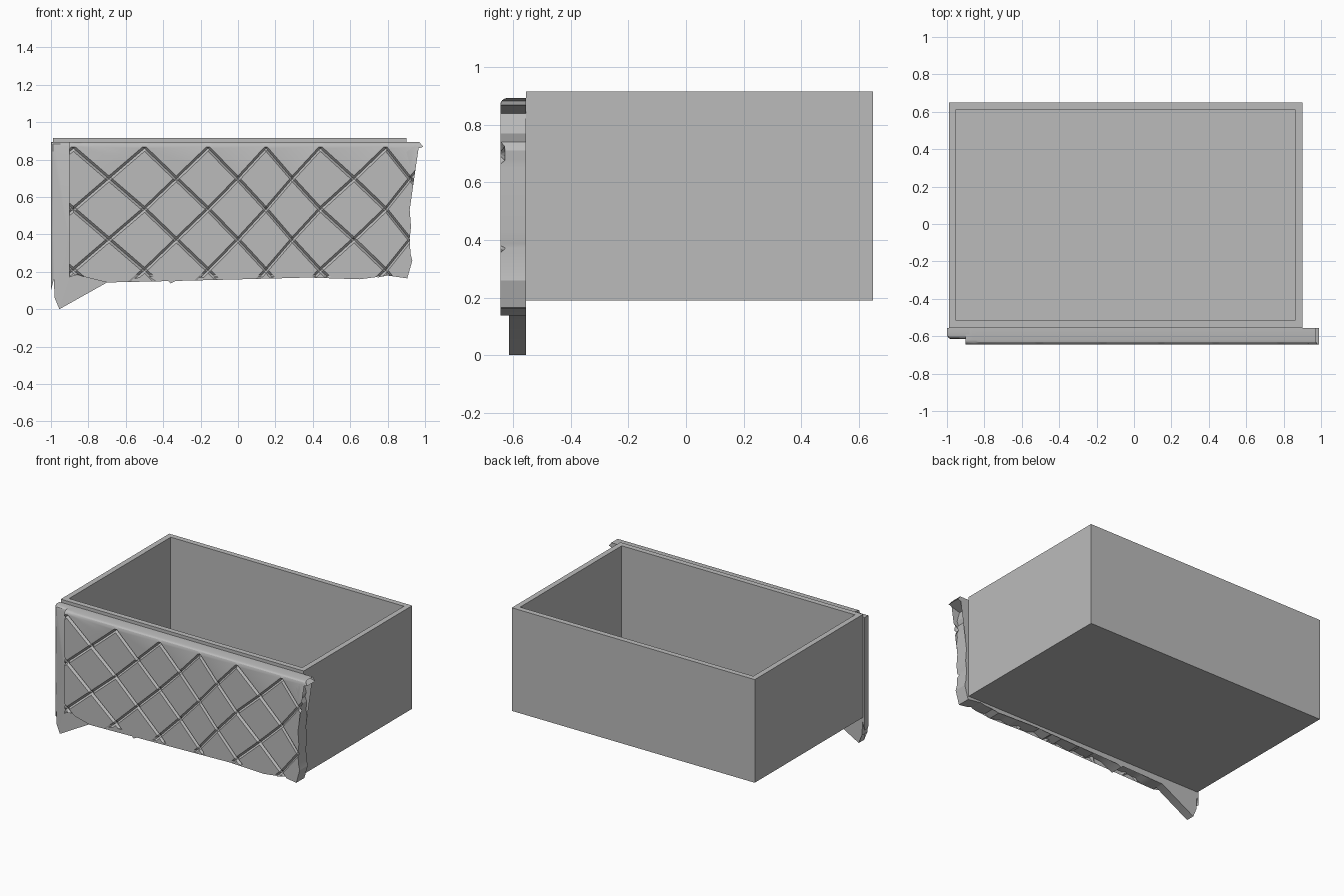
import bpy, bmesh, math
from mathutils import Vector

cube = bpy.data.objects.get("Cube")
if cube:
    bpy.data.objects.remove(cube, do_unlink=True)

grey = bpy.data.materials.new("plain_grey")
grey.use_nodes = True
tone = (0.5, 0.5, 0.5, 1)
grey.diffuse_color = tone
grey.node_tree.nodes["Principled BSDF"].inputs["Base Color"].default_value = tone

BACK = -0.555          # plane where the drawer front meets the box
TOP = 0.893
ROUND = 0.025          # rounding of the front edges


def finish(name, bm, smooth=False):
    bmesh.ops.recalc_face_normals(bm, faces=bm.faces[:])
    mesh = bpy.data.meshes.new(name)
    bm.to_mesh(mesh)
    bm.free()
    mesh.materials.append(grey)
    ob = bpy.data.objects.new(name, mesh)
    bpy.context.collection.objects.link(ob)
    if smooth:
        bpy.ops.object.select_all(action='DESELECT')
        ob.select_set(True)
        bpy.context.view_layer.objects.active = ob
        bpy.ops.object.shade_smooth_by_angle(angle=math.radians(25))
    return ob


def cut(bm, point, normal):
    geom = bm.verts[:] + bm.edges[:] + bm.faces[:]
    bmesh.ops.bisect_plane(bm, geom=geom, dist=1e-5, plane_co=point, plane_no=normal)


def sheet(outline):
    """Flat triangulated polygon in the xz plane."""
    bm = bmesh.new()
    bm.faces.new([bm.verts.new((x, 0, z)) for x, z in outline])
    bmesh.ops.triangulate(bm, faces=bm.faces[:])
    return bm


def thicken(bm, front):
    """Close the sheet into a slab and return its front vertices."""
    face_verts = bm.verts[:]
    for v in face_verts:
        v.co.y = front
    new = bmesh.ops.extrude_face_region(bm, geom=bm.faces[:], use_keep_orig=True)
    for v in new["geom"]:
        if isinstance(v, bmesh.types.BMVert):
            v.co.y = BACK
    return face_verts


def roundover(distance):
    """Setback of a rounded edge at a distance from the rim."""
    d = min(max(ROUND - distance, 0), ROUND)
    return ROUND - math.sqrt(ROUND * ROUND - d * d)


# Open drawer box
bm = bmesh.new()
bmesh.ops.create_cube(bm, size=1)
for v in bm.verts:
    v.co = Vector((-0.045 + v.co.x * 1.89, 0.0475 + v.co.y * 1.205, 0.5525 + v.co.z * 0.725))
rim = max(bm.faces, key=lambda f: f.calc_center_median().z)
bmesh.ops.inset_region(bm, faces=[rim], thickness=0.054)
well = bmesh.ops.extrude_discrete_faces(bm, faces=[rim])["faces"][0]
bmesh.ops.translate(bm, verts=well.verts[:], vec=(0, 0, -0.67))
# extruding single faces leaves side walls joined to the rim
finish("drawer_box", bm)

# Recessed border strip with the broken lower corner
border = [(-1, TOP), (-1, 0.1), (-0.985, 0.16), (-0.98, 0.06), (-0.965, 0.1),
          (-0.955, 0.005), (-0.7, 0.143), (-0.63, 0.15), (-0.6, 0.2), (-0.88, 0.22), (-0.88, TOP)]
border[5] = (-0.955, 0.0)
bm = sheet(border)
for d in (0.003, 0.01, ROUND):
    cut(bm, (0, 0, TOP - d), (0, 0, 1))
    cut(bm, (d - 1, 0, 0), (1, 0, 0))
for v in thicken(bm, -0.615):
    v.co.y += max(roundover(TOP - v.co.z), roundover(v.co.x + 1))
finish("border_strip", bm, True)

# Quilted front with a torn edge
COLUMNS = [-1.07, -0.88, -0.69, -0.5, -0.33, -0.16, 0, 0.15, 0.29, 0.44, 0.62, 0.79, 0.92, 1.07]
ROW, APEX = 0.163, 0.86


def remap(value, source, target):
    i = max(0, min(len(source) - 2, sum(s <= value for s in source) - 1))
    t = (value - source[i]) / (source[i + 1] - source[i])
    return target[i] + t * (target[i + 1] - target[i])


INDEX = list(range(-1, len(COLUMNS) - 1))
right_edge = [(0.97, TOP), (0.93, 0.882), (0.99, 0.868), (0.9, 0.84), (0.92, 0.77), (0.91, 0.74),
              (0.923, 0.71), (0.918, 0.65), (0.925, 0.6), (0.918, 0.53), (0.925, 0.44),
              (0.918, 0.38), (0.922, 0.3), (0.932, 0.26), (0.905, 0.165)]
bottom_edge = [(0.8, 0.18), (0.75, 0.17), (0.69, 0.18), (0.65, 0.16), (0.56, 0.18), (0.5, 0.165),
               (0.43, 0.185), (0.36, 0.17), (0.29, 0.195), (0.22, 0.165), (0.19, 0.185),
               (0.13, 0.165), (0.09, 0.18), (0, 0.16), (-0.04, 0.18), (-0.14, 0.165),
               (-0.19, 0.19), (-0.27, 0.185), (-0.36, 0.138), (-0.4, 0.175), (-0.5, 0.175),
               (-0.55, 0.165), (-0.61, 0.145), (-0.7, 0.143), (-0.75, 0.185), (-0.81, 0.17),
               (-0.86, 0.185), (-0.9, 0.17)]
outline = [(-0.9, TOP)] + right_edge + bottom_edge
bm = sheet([(remap(x, COLUMNS, INDEX), (z - APEX) / ROW) for x, z in outline])

# Each diagonal seam gets a centre cut and a cut on both sides
for k in range(-6, 18, 2):
    for side in (-1, 1):
        for off in (-0.1, 0, 0.1):
            cut(bm, (k + off, 0, 0), (1, 0, side))
for d in (0.003, 0.01, ROUND):
    cut(bm, (0, 0, (TOP - d - APEX) / ROW), (0, 0, 1))


def on_seam(value):
    return abs(value - 2 * round(value / 2)) < 1e-3


seams = {}
for v in bm.verts:
    w, h = v.co.x, v.co.z
    seams[v] = (on_seam(w + h) or on_seam(w - h)) and -4.2 < h < 0.02
    v.co.x = remap(w, INDEX, COLUMNS)
    v.co.z = APEX + h * ROW
for v in thicken(bm, -0.645):
    v.co.y += 0.016 if seams[v] else roundover(TOP - v.co.z)
finish("quilted_front", bm, True)
